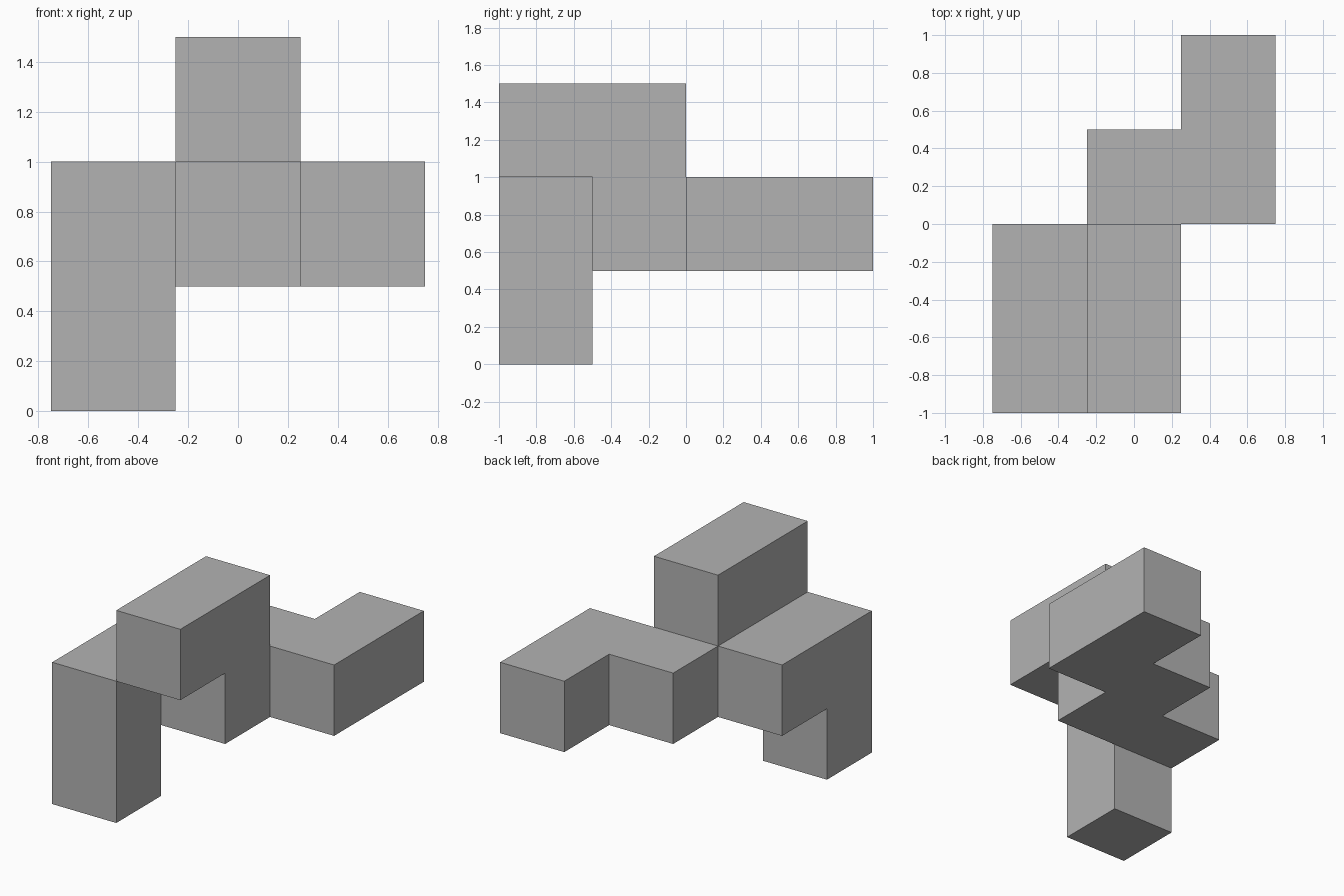
import bpy
import bmesh
from mathutils import Vector

old = bpy.data.objects.get("Cube")
if old:
    bpy.data.objects.remove(old, do_unlink=True)

UNIT = 0.5
ORIGIN = Vector((-0.75, -1.0, 0.0))

# Grid cells (column, row, level) filled by each section
leg = {(0, 0, 0), (0, 0, 1), (0, 1, 1)}
middle = {(1, 1, 1), (1, 2, 1)}
top_bar = {(1, 0, 2), (1, 1, 2)}
rear_bar = {(2, 2, 1), (2, 3, 1)}
cells = leg | middle | top_bar | rear_bar


def add_outer_faces(bm, cell):
    """Add the sides of a cell that do not touch another filled cell."""
    centre = ORIGIN + (Vector(cell) + Vector((0.5, 0.5, 0.5))) * UNIT
    for axis in range(3):
        for sign in (-1, 1):
            neighbour = list(cell)
            neighbour[axis] += sign
            if tuple(neighbour) in cells:
                continue
            normal, u, v = Vector(), Vector(), Vector()
            normal[axis] = sign
            u[(axis + 1) % 3] = sign
            v[(axis + 2) % 3] = 1
            corners = (normal - u - v, normal + u - v, normal + u + v, normal - u + v)
            bm.faces.new([bm.verts.new(centre + c * UNIT / 2) for c in corners])


# One closed shell with merged flat faces
bm = bmesh.new()
for cell in sorted(cells):
    add_outer_faces(bm, cell)
bmesh.ops.remove_doubles(bm, verts=bm.verts, dist=0.001)
bmesh.ops.dissolve_limit(bm, angle_limit=0.01, verts=bm.verts, edges=bm.edges)
mesh = bpy.data.meshes.new("stepped_block")
bm.to_mesh(mesh)
bm.free()

# Plain grey surface
grey = bpy.data.materials.new("grey")
grey.use_nodes = True
colour = (0.45, 0.45, 0.45, 1.0)
grey.diffuse_color = colour
grey.node_tree.nodes["Principled BSDF"].inputs["Base Color"].default_value = colour
mesh.materials.append(grey)

block = bpy.data.objects.new("stepped_block", mesh)
bpy.context.collection.objects.link(block)
